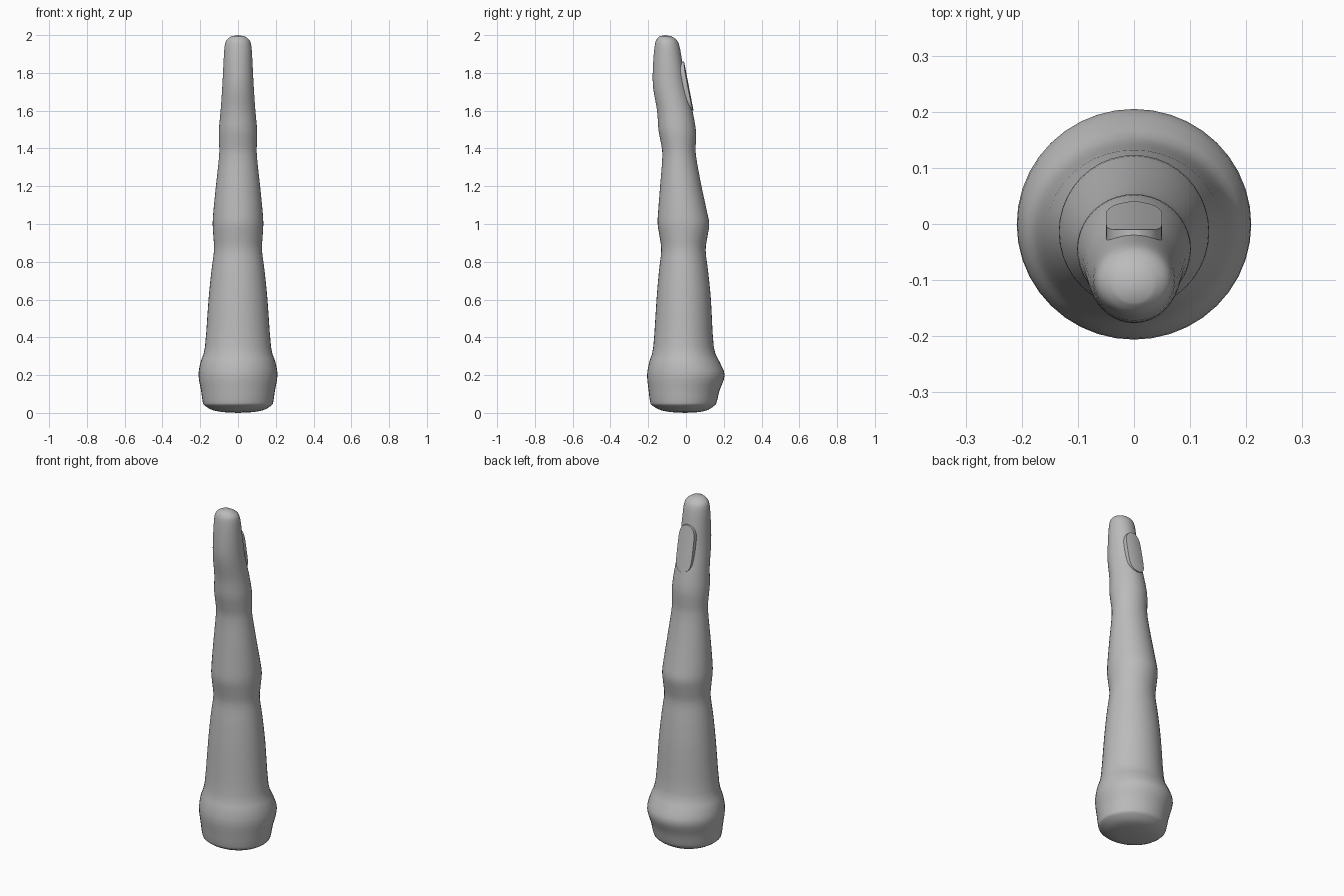
import bpy, bmesh, math

if "Cube" in bpy.data.objects:
    bpy.data.objects.remove(bpy.data.objects["Cube"])

SEG = 40
# z, half width in x, front y, back y
RINGS = [
    (0.004, 0.08, -0.08, 0.07), (0.015, 0.135, -0.135, 0.115), (0.04, 0.178, -0.18, 0.152),
    (0.06, 0.187, -0.19, 0.163), (0.12, 0.196, -0.198, 0.178), (0.20, 0.209, -0.206, 0.205),
    (0.27, 0.198, -0.194, 0.178), (0.35, 0.175, -0.173, 0.147), (0.60, 0.156, -0.156, 0.132),
    (0.75, 0.141, -0.143, 0.117), (0.86, 0.127, -0.131, 0.104), (0.93, 0.130, -0.139, 0.113),
    (1.00, 0.134, -0.150, 0.123), (1.07, 0.130, -0.147, 0.110), (1.20, 0.117, -0.137, 0.082),
    (1.36, 0.100, -0.125, 0.053), (1.43, 0.100, -0.133, 0.052), (1.50, 0.101, -0.146, 0.052),
    (1.60, 0.092, -0.153, 0.034), (1.73, 0.083, -0.175, 0.002), (1.85, 0.077, -0.174, -0.018),
    (1.94, 0.071, -0.166, -0.034), (1.975, 0.060, -0.157, -0.050), (1.994, 0.034, -0.140, -0.078),
]


def spline(a, b, c, d, t):
    return tuple(0.5 * (2 * q + (r - p) * t + (2 * p - 5 * q + 4 * r - s) * t * t
                        + (3 * q - p - 3 * r + s) * t ** 3) for p, q, r, s in zip(a, b, c, d))


def make_object(name, bm, mat, angle):
    bmesh.ops.recalc_face_normals(bm, faces=bm.faces[:])
    me = bpy.data.meshes.new(name)
    bm.to_mesh(me)
    bm.free()
    me.materials.append(mat)
    ob = bpy.data.objects.new(name, me)
    bpy.context.collection.objects.link(ob)
    bpy.ops.object.select_all(action='DESELECT')
    ob.select_set(True)
    bpy.context.view_layer.objects.active = ob
    bpy.ops.object.shade_smooth_by_angle(angle=math.radians(angle))
    return ob


grey = bpy.data.materials.new("grey")
grey.diffuse_color = (0.5, 0.5, 0.5, 1)
grey.use_nodes = True
grey.node_tree.nodes["Principled BSDF"].inputs["Base Color"].default_value = grey.diffuse_color

# finger: lofted oval rings, smoothed between the measured heights
rows = []
for i in range(len(RINGS) - 1):
    pts = [RINGS[min(max(i + k, 0), len(RINGS) - 1)] for k in (-1, 0, 1, 2)]
    rows += [spline(*pts, t / 3) for t in range(3)]
rows.append(RINGS[-1])
bm = bmesh.new()
loops = []
for z, w, f, b in rows:
    loops.append([bm.verts.new((w * math.sin(2 * math.pi * k / SEG),
                                (f + b) / 2 - (b - f) / 2 * math.cos(2 * math.pi * k / SEG), z))
                  for k in range(SEG)])
for lo, hi in zip(loops, loops[1:]):
    for k in range(SEG):
        n = (k + 1) % SEG
        bm.faces.new((lo[k], lo[n], hi[n], hi[k]))
for loop, z in ((loops[0], 0.0), (loops[-1], 2.0)):
    y = sum(v.co.y for v in loop) / SEG
    tip = bm.verts.new((0, y, z))
    for k in range(SEG):
        bm.faces.new((loop[k], loop[(k + 1) % SEG], tip))
make_object("finger", bm, grey, 60)

# fingernail: curved plate with rounded ends, resting on the back of the tip
bm = bmesh.new()
ROWS, COLS = 16, 8
grids = []
for depth in (0.0, 0.024):
    grid = []
    for r in range(ROWS + 1):
        s = -math.cos(math.pi * r / ROWS)
        z = 1.73 + 0.13 * s
        w = 0.050 * max(1 - abs(s) ** 5, 0.03) ** 0.5
        row = []
        for c in range(COLS + 1):
            x = w * (2 * c / COLS - 1)
            y = 0.040 - 0.050 * (z - 1.60) / 0.26 - 2.6 * x * x
            row.append(bm.verts.new((x, y - depth, z)))
        grid.append(row)
    grids.append(grid)
for grid in grids:
    for r in range(ROWS):
        for c in range(COLS):
            bm.faces.new((grid[r][c], grid[r][c + 1], grid[r + 1][c + 1], grid[r + 1][c]))
rim = ([(0, c) for c in range(COLS)] + [(r, COLS) for r in range(ROWS)]
       + [(ROWS, c) for c in range(COLS, 0, -1)] + [(r, 0) for r in range(ROWS, 0, -1)])
for (r, c), (r2, c2) in zip(rim, rim[1:] + rim[:1]):
    bm.faces.new((grids[0][r][c], grids[0][r2][c2], grids[1][r2][c2], grids[1][r][c]))
make_object("fingernail", bm, grey, 40)
